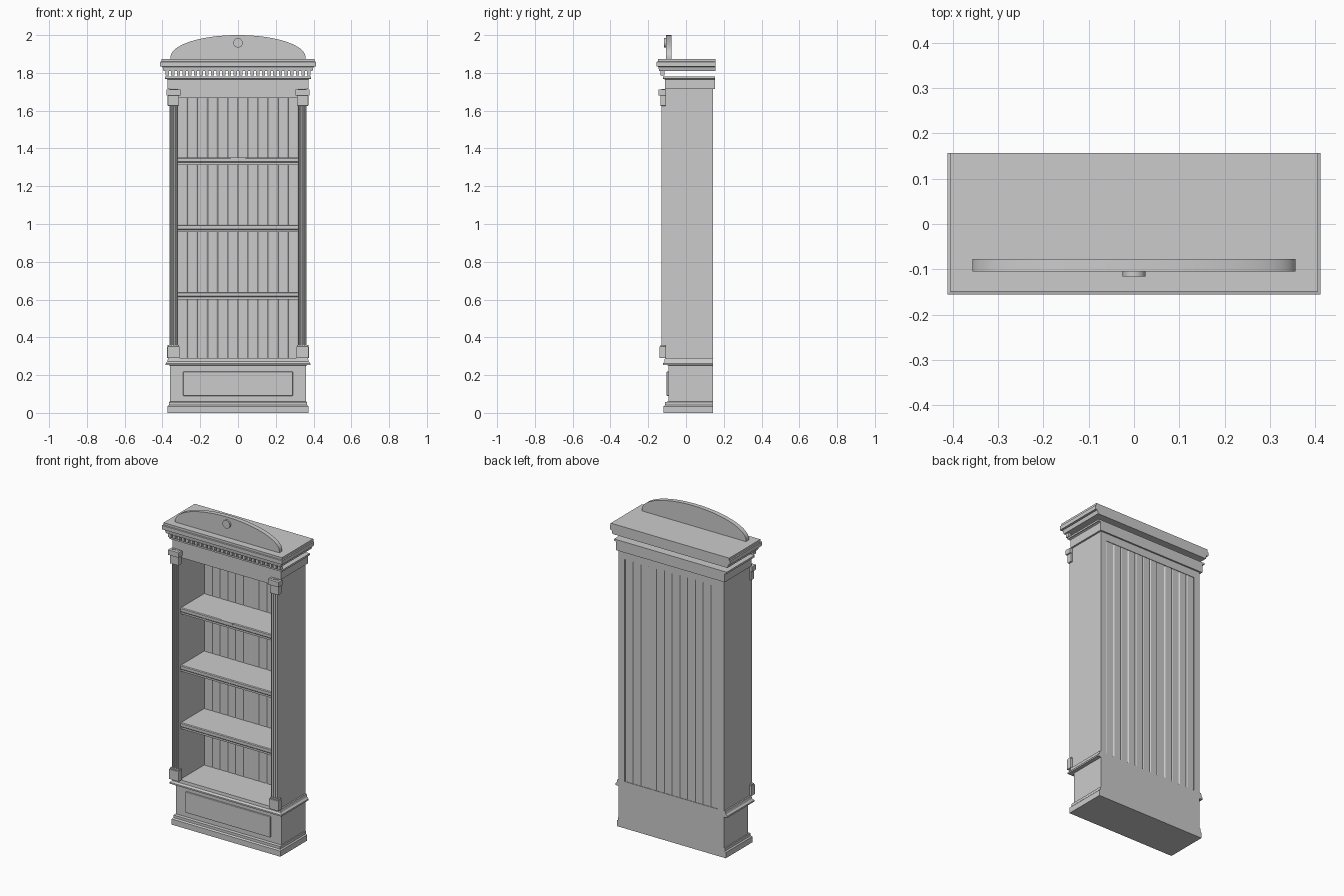
import bpy, bmesh, math

if "Cube" in bpy.data.objects:
    bpy.data.objects.remove(bpy.data.objects["Cube"])


def finish(name, bm, smooth=False):
    bmesh.ops.recalc_face_normals(bm, faces=bm.faces)
    me = bpy.data.meshes.new(name)
    bm.to_mesh(me)
    bm.free()
    ob = bpy.data.objects.new(name, me)
    bpy.context.collection.objects.link(ob)
    if smooth:
        bpy.ops.object.select_all(action='DESELECT')
        ob.select_set(True)
        bpy.context.view_layer.objects.active = ob
        bpy.ops.object.shade_smooth_by_angle(angle=math.radians(35))
    return ob


def prism(name, pts, axis, a, b, smooth=False):
    """Extrude a 2D outline along an axis from a to b."""
    def place(p, t):
        q = list(p)
        q.insert('xyz'.index(axis), t)
        return q
    bm = bmesh.new()
    lo = [bm.verts.new(place(p, a)) for p in pts]
    hi = [bm.verts.new(place(p, b)) for p in pts]
    bm.faces.new(lo)
    bm.faces.new(hi)
    for i in range(len(pts)):
        j = (i + 1) % len(pts)
        bm.faces.new((lo[i], lo[j], hi[j], hi[i]))
    return finish(name, bm, smooth)


def box(name, x0, x1, y0, y1, z0, z1, bevel=0):
    ob = prism(name, [(x0, y0), (x1, y0), (x1, y1), (x0, y1)], 'z', z0, z1)
    if bevel:
        m = ob.modifiers.new('bevel', 'BEVEL')
        m.width, m.segments = bevel, 2
    return ob


def moulding(name, rings, back):
    """Stack rectangular rings (z, half width, front y) into a moulded block."""
    bm = bmesh.new()
    loops = [[bm.verts.new(c) for c in ((-hx, yf, z), (hx, yf, z), (hx, back, z), (-hx, back, z))]
             for z, hx, yf in rings]
    for lo, hi in zip(loops, loops[1:]):
        for i in range(4):
            j = (i + 1) % 4
            bm.faces.new((lo[i], lo[j], hi[j], hi[i]))
    bm.faces.new(loops[0])
    bm.faces.new(loops[-1])
    return finish(name, bm)


# Plinth with foot moulding and ledge
moulding('plinth', [(0, .373, -.118), (.035, .373, -.118), (.042, .366, -.11), (.058, .366, -.11),
                    (.06, .361, -.092), (.252, .361, -.092), (.253, .383, -.123), (.262, .383, -.123),
                    (.272, .374, -.114), (.29, .37, -.112)], .143)
box('plinth_panel', -.29, .29, -.102, -.088, .09, .218, .003)

# Side panels and top rail
for s, side in ((-1, 'left'), (1, 'right')):
    xa, xb = sorted((s * .32, s * .361))
    box(side + '_side_panel', xa, xb, -.112, .143, .285, 1.718)
box('top_rail', -.321, .321, -.11, .143, 1.667, 1.718)

# Back boards with chamfered grooves between them
n, w = 12, .64 / 12
for i in range(n):
    x0, x1, c = -.32 + i * w, -.32 + (i + 1) * w, .006
    y0, y1, t = .126, .14, .004
    prism('back_board', [(x0, y0 + t), (x0 + c, y0), (x1 - c, y0), (x1, y0 + t),
                         (x1, y1 - t), (x1 - c, y1), (x0 + c, y1), (x0, y1 - t)], 'z', .285, 1.67)

# Shelves with a stepped front edge
for z in (.64, .996, 1.352):
    prism('shelf', [(.128, z), (-.1, z), (-.105, z - .004), (-.105, z - .022), (-.1, z - .027),
                    (-.1, z - .039), (.128, z - .039)], 'x', -.321, .321)
box('shelf_tab', -.04, .04, -.109, -.1, 1.343, 1.353)

# Fluted pilasters with capitals and bases
for s, side in ((-1, 'left'), (1, 'right')):
    cx, hw, yf = .340, .0225, -.129
    pts = [(cx - hw, -.11), (cx - hw, yf)]
    for k in (-1, 0, 1):
        for j in range(9):
            a = math.pi * (1 - j / 8)
            pts.append((cx + k * .0135 + .005 * math.cos(a), yf + .006 * math.sin(a)))
    pts += [(cx + hw, yf), (cx + hw, -.11)]
    prism(side + '_pilaster', [(s * x, y) for x, y in pts], 'z', .29, 1.714, True)
    for name, hx, y, z0, z1 in (('capital_top', .037, -.145, 1.68, 1.712),
                                ('capital_neck', .03, -.136, 1.626, 1.68),
                                ('base_block', .033, -.14, .29, .352),
                                ('base_cap', .03, -.136, .352, .36)):
        xa, xb = sorted((s * (.342 - hx), s * (.342 + hx)))
        box(side + '_pilaster_' + name, xa, xb, y, -.106, z0, z1, .002)

# Frieze
moulding('frieze', [(1.714, .372, -.112), (1.765, .372, -.112), (1.768, .378, -.115),
                    (1.769, .386, -.121), (1.78, .386, -.121)], .153)

# Dentil row
nd = 26
for i in range(nd):
    x = -.375 + .75 * i / (nd - 1)
    box('dentil', x - .009, x + .009, -.135, -.114, 1.785, 1.812)

# Cornice
moulding('cornice', [(1.81, .394, -.143), (1.832, .4, -.146), (1.834, .412, -.156),
                     (1.858, .412, -.156), (1.86, .406, -.149), (1.874, .406, -.149)], .157)

# Arched pediment and round boss
arch = [(.357 * math.cos(math.pi * i / 64), 1.884 + .116 * math.sin(math.pi * i / 64)) for i in range(65)]
prism('pediment', [(.357, 1.872)] + arch + [(-.357, 1.872)], 'y', -.105, -.077, True)
boss = [(.025 * math.cos(math.tau * i / 32), 1.959 + .025 * math.sin(math.tau * i / 32)) for i in range(32)]
prism('pediment_boss', boss, 'y', -.116, -.1, True)
